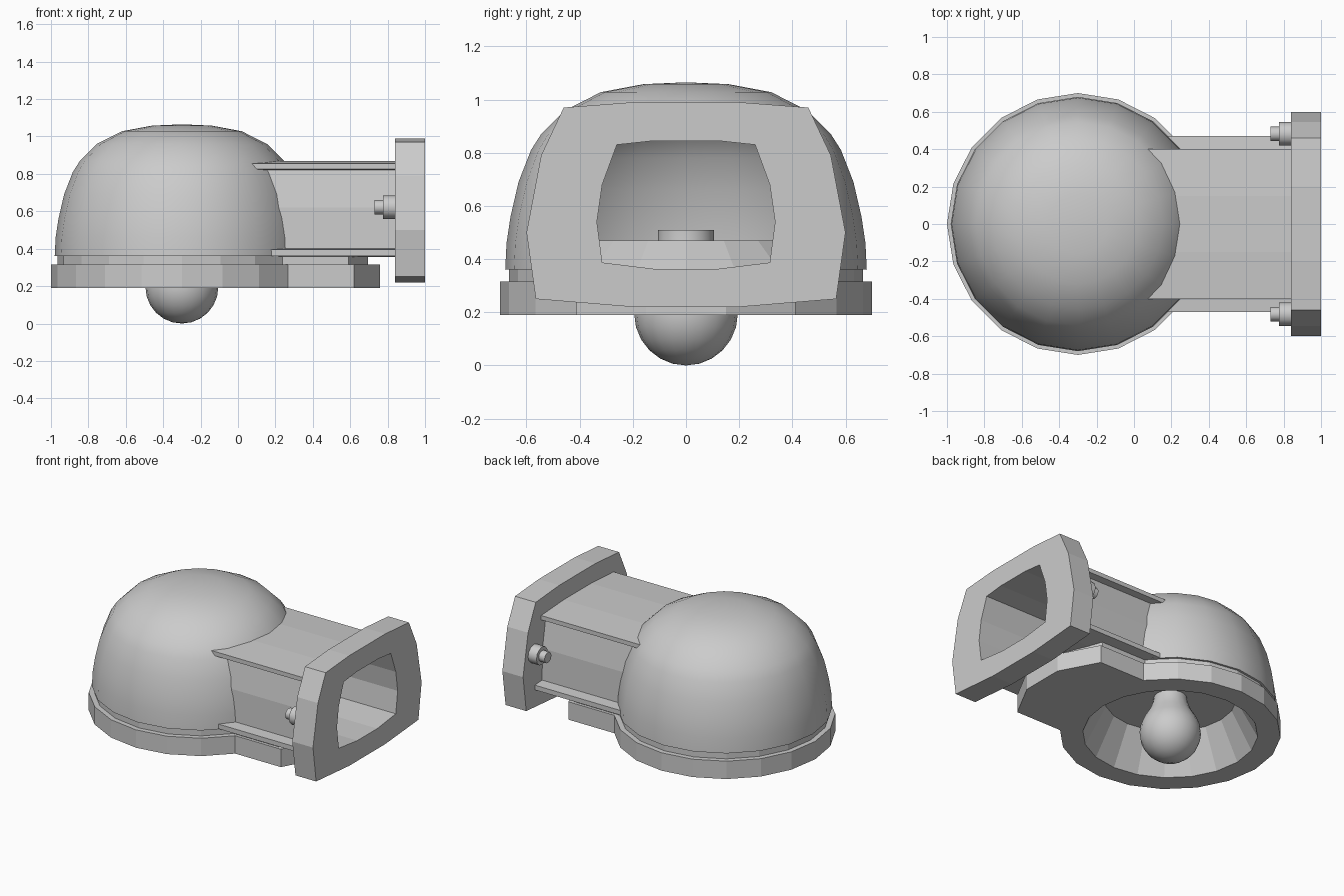
import bpy, bmesh, math

if "Cube" in bpy.data.objects:
    bpy.data.objects.remove(bpy.data.objects["Cube"])

CX = -0.3      # axis of the dome
SEG = 20


def finish(bm, name):
    bmesh.ops.recalc_face_normals(bm, faces=bm.faces[:])
    me = bpy.data.meshes.new(name)
    bm.to_mesh(me)
    bm.free()
    ob = bpy.data.objects.new(name, me)
    bpy.context.collection.objects.link(ob)
    return ob


def prism(name, pts, lo, hi, axis):
    """Extrude an outline along x (points are y,z) or z (points are x,y)."""
    bm = bmesh.new()
    f = bm.faces.new([bm.verts.new((lo, a, b) if axis == 'x' else (a, b, lo)) for a, b in pts])
    ext = bmesh.ops.extrude_face_region(bm, geom=[f])['geom']
    vec = (hi - lo, 0, 0) if axis == 'x' else (0, 0, hi - lo)
    bmesh.ops.translate(bm, verts=[v for v in ext if isinstance(v, bmesh.types.BMVert)], vec=vec)
    return finish(bm, name)


def lathe(name, prof, seg=SEG, closed=False):
    """Revolve an (r, z) profile around the dome axis."""
    bm = bmesh.new()
    vs = [bm.verts.new((CX + r, 0, z)) for r, z in prof]
    pairs = list(zip(vs, vs[1:])) + ([(vs[-1], vs[0])] if closed else [])
    edges = [bm.edges.new(p) for p in pairs]
    bmesh.ops.spin(bm, geom=vs + edges, cent=(CX, 0, 0), axis=(0, 0, 1),
                   angle=2 * math.pi, steps=seg)
    bmesh.ops.remove_doubles(bm, verts=bm.verts[:], dist=1e-4)
    return finish(bm, name)


def cut(ob, cutter):
    m = ob.modifiers.new("cut", 'BOOLEAN')
    m.operation, m.object, m.solver = 'DIFFERENCE', cutter, 'EXACT'
    bpy.context.view_layer.objects.active = ob
    bpy.ops.object.modifier_apply(modifier=m.name)


def smooth(ob, deg=35):
    bpy.ops.object.select_all(action='DESELECT')
    ob.select_set(True)
    bpy.context.view_layer.objects.active = ob
    bpy.ops.object.shade_smooth_by_angle(angle=math.radians(deg))


def sym(half):
    """Mirror a half outline (top to bottom) across y = 0."""
    return half + [(-y, z) for y, z in reversed(half)]


def base_outline(r, x_side, x_end, y_end):
    a = [math.radians(18 * i) for i in range(2, 19)]
    y = r * math.sin(a[0])
    return [(CX + r * math.cos(t), r * math.sin(t)) for t in a] + [
        (x_side, -y), (x_end, -y_end), (x_end, y_end), (x_side, y)]


# dome shell
outer = [(0.68, 0.36), (0.675, 0.46), (0.66, 0.56), (0.63, 0.69), (0.583, 0.81),
         (0.545, 0.87), (0.455, 0.96), (0.32, 1.028), (0.16, 1.058), (0, 1.065)]
inner = [(max(r - 0.03, 0), z - 0.03 if z > 0.4 else z) for r, z in outer]
dome = lathe("dome", outer + inner[::-1], closed=True)

# base flange and neck with round opening
flange = prism("base_flange", base_outline(0.70, 0.62, 0.76, 0.15), 0.19, 0.315, 'z')
neck = prism("base_neck", base_outline(0.665, 0.59, 0.695, 0.14), 0.31, 0.36, 'z')

# reflector cup and bulb
lathe("reflector", [(0.58, 0.19), (0.555, 0.19), (0.42, 0.45), (0, 0.45),
                    (0, 0.47), (0.46, 0.47), (0.60, 0.355), (0.58, 0.33)], closed=True)
ball = [(0.195 * math.sin(math.radians(a)), 0.195 - 0.195 * math.cos(math.radians(a)))
        for a in range(0, 121, 15)]
bulb = lathe("bulb", ball + [(0.135, 0.35), (0.112, 0.41), (0.105, 0.46),
                             (0.105, 0.51), (0, 0.51)])

# arm with ribs along its edges
arm = prism("arm", sym([(0.15, 0.87), (0.40, 0.855), (0.40, 0.825), (0.35, 0.82),
                        (0.385, 0.62), (0.39, 0.40), (0.47, 0.395), (0.47, 0.362),
                        (0.30, 0.355)]), 0.0, 0.86, 'x')

# wall plate
plate = prism("wall_plate", sym([(0.20, 0.99), (0.46, 0.97), (0.545, 0.79), (0.60, 0.50),
                                 (0.565, 0.25), (0.20, 0.22)]), 0.84, 1.0, 'x')

# cutters: arm passage, dome interior, base hole
passage = prism("passage_cutter", sym([(0.12, 0.845), (0.26, 0.83), (0.315, 0.68),
                                       (0.335, 0.54), (0.315, 0.387), (0.11, 0.362)]),
                -0.02, 1.2, 'x')
core = lathe("core_cutter", [(0, 0.2), (0.66, 0.2)] +
             [(max(r - 0.015, 0), z - (0.015 if z > 0.4 else 0)) for r, z in outer])
hole = lathe("hole_cutter", [(0, 0.1), (0.57, 0.1), (0.57, 0.5), (0, 0.5)])
cut(arm, core)
for part in (arm, dome, plate):
    cut(part, passage)
for part in (flange, neck):
    cut(part, hole)
for c in (passage, core, hole):
    bpy.data.objects.remove(c)
smooth(dome)
smooth(bulb)

# bolts on the back of the wall plate
for side, s in (("front", -1), ("back", 1)):
    for part, r, x0, x1 in (("nut", 0.063, 0.775, 0.85), ("bolt", 0.038, 0.73, 0.78)):
        bpy.ops.mesh.primitive_cylinder_add(vertices=12, radius=r, depth=x1 - x0,
                                            location=((x0 + x1) / 2, s * 0.482, 0.622),
                                            rotation=(0, math.pi / 2, 0))
        ob = bpy.context.object
        ob.name = f"{part}_{side}"
        smooth(ob)
